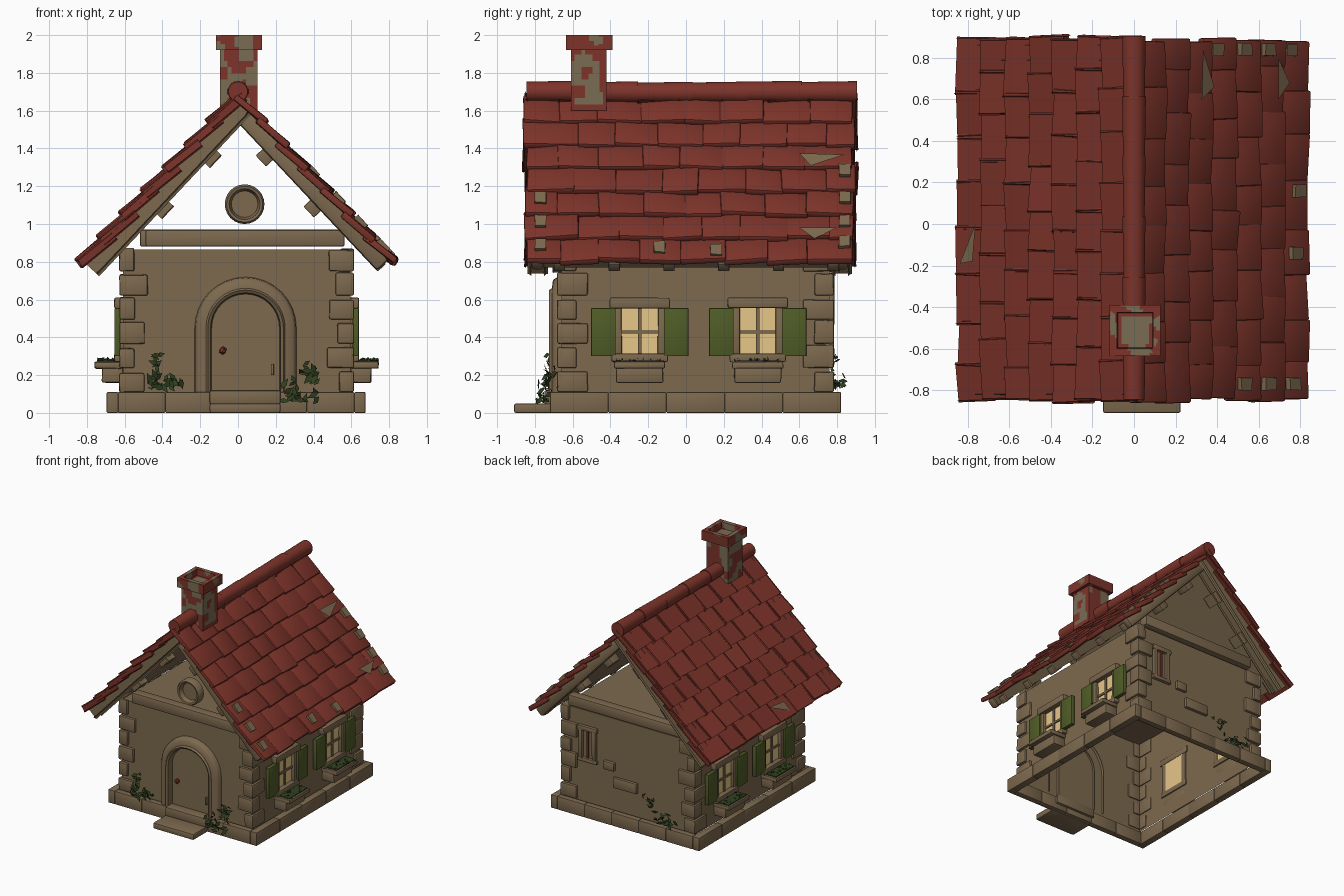
import bpy, bmesh, math, random
from mathutils import Vector, Matrix, noise

if "Cube" in bpy.data.objects:
    bpy.data.objects.remove(bpy.data.objects["Cube"])

random.seed(4)
R = random.uniform


def mat(name, rgb):
    m = bpy.data.materials.new(name)
    m.diffuse_color = (*rgb, 1)
    m.use_nodes = True
    m.node_tree.nodes["Principled BSDF"].inputs["Base Color"].default_value = m.diffuse_color
    return m


STONE = mat("warm stone", (0.205, 0.142, 0.077))
TILE = mat("red tile", (0.205, 0.034, 0.023))
GREY = mat("grey plaster", (0.19, 0.15, 0.088))
GREEN = mat("shutter green", (0.08, 0.108, 0.02))
LEAF = mat("leaf green", (0.03, 0.052, 0.014))
GLOW = mat("lit glass", (0.8, 0.57, 0.25))


def box(bm, lo, hi, bevel=0.0, M=None, wob=0.0):
    """Box between two corners, optionally bevelled, wobbled and transformed."""
    lo, hi = Vector(lo), Vector(hi)
    d = hi - lo
    vs = bmesh.ops.create_cube(bm, size=1)["verts"]
    for v in vs:
        v.co = Vector([(lo[i] + hi[i]) / 2 + v.co[i] * d[i] + R(-wob, wob) for i in range(3)])
        if M:
            v.co = M @ v.co
    if bevel:
        es = list({e for v in vs for e in v.link_edges})
        bmesh.ops.bevel(bm, geom=es, offset=bevel, segments=2, profile=0.5, affect='EDGES')


def finish(bm, name, *mats, smooth=True):
    bmesh.ops.recalc_face_normals(bm, faces=bm.faces)
    me = bpy.data.meshes.new(name)
    bm.to_mesh(me)
    bm.free()
    for m in mats:
        me.materials.append(m)
    ob = bpy.data.objects.new(name, me)
    bpy.context.collection.objects.link(ob)
    if smooth:
        bpy.ops.object.select_all(action='DESELECT')
        ob.select_set(True)
        bpy.context.view_layer.objects.active = ob
        bpy.ops.object.shade_smooth_by_angle(angle=math.radians(40))


def boxes(name, material, items, bevel=0.008, wob=0.0):
    bm = bmesh.new()
    for lo, hi in items:
        box(bm, lo, hi, bevel, None, wob)
    finish(bm, name, material)


def loft(name, path, profile, closed, cap=False):
    """Sweep (radius, y) profile points along a path in the xz plane."""
    bm = bmesh.new()
    rows = [[bm.verts.new((x, y, z)) for x, z in path(r)] for r, y in profile]
    for a, b in zip(rows, rows[1:]):
        n = len(a)
        for i in range(n if closed else n - 1):
            j = (i + 1) % n
            bm.faces.new((a[i], a[j], b[j], b[i]))
    if cap:
        bm.faces.new(rows[-1])
    finish(bm, name, STONE)


# --- walls: hollow shell, open below, flat top
X0, X1, Y0, Y1 = -0.61, 0.595, -0.66, 0.76
bm = bmesh.new()
box(bm, (X0, Y0, 0.09), (X1, Y1, 0.865))
low = [f for f in bm.faces if f.calc_center_median().z < 0.1]
bmesh.ops.delete(bm, geom=low, context='FACES')
finish(bm, "walls", STONE, smooth=False)

# --- plinth ring of stones
ring = []
for i in range(5):
    a, b = -0.72 + 1.54 * i / 5, -0.72 + 1.54 * (i + 1) / 5
    ring += [((-0.695, a, 0), (-0.635, b, 0.11)), ((0.615, a, 0), (0.675, b, 0.11))]
    a, b = -0.635 + 1.25 * i / 5, -0.635 + 1.25 * (i + 1) / 5
    ring += [((a, -0.72, 0), (b, -0.67, 0.11)), ((a, 0.77, 0), (b, 0.82, 0.11))]
boxes("plinth", STONE, ring, 0.005)
boxes("door_steps", STONE, [((-0.15, -0.91, 0), (0.225, -0.70, 0.05)),
                            ((-0.15, -0.75, 0.045), (0.225, -0.65, 0.12))], 0.01)

# --- corner quoins: a face plate on each side of the corner, alternating long and short
q = []
for sx in (-1, 1):
    for sy in (-1, 1):
        cx, cy = (X0 if sx < 0 else X1), (Y0 if sy < 0 else Y1)
        for i in range(6):
            z, top = 0.11 + i * 0.128, 0.11 + i * 0.128 + R(0.10, 0.125)
            lx, ly = (0.12, 0.08) if (i + (sx + sy) // 2) % 2 else (0.065, 0.14)
            lx += R(-0.01, 0.02)
            ox, oy = cx + sx * 0.018, cy + sy * 0.022
            for ix, iy in ((cx - sx * lx, cy - sy * 0.008), (cx - sx * 0.008, cy - sy * ly)):
                q.append(((min(ox, ix), min(oy, iy), z), (max(ox, ix), max(oy, iy), top)))
boxes("quoins", STONE, q, 0.009, 0.002)


# --- arched doorway and round gable window
def arch(r):
    c = [(0.04 - r * math.cos(t * math.pi / 16), 0.45 + r * math.sin(t * math.pi / 16)) for t in range(17)]
    return [(0.04 - r, 0.11)] + c + [(0.04 + r, 0.11)]


def circle(r):
    return [(0.035 + r * math.cos(t * math.pi / 12), 1.105 + r * math.sin(t * math.pi / 12)) for t in range(24)]


loft("door_arch", arch, [(0.272, -0.64), (0.265, -0.69), (0.25, -0.705), (0.21, -0.71), (0.2, -0.725),
                         (0.185, -0.715), (0.178, -0.64)], False)
loft("door", arch, [(0.18, -0.66), (0.179, -0.668)], False, cap=True)
loft("round_window", circle, [(0.105, -0.65), (0.105, -0.70), (0.095, -0.715), (0.082, -0.712),
                              (0.075, -0.69), (0.07, -0.675)], True, cap=True)
bm = bmesh.new()
bmesh.ops.create_icosphere(bm, subdivisions=1, radius=0.022, matrix=Matrix.Translation((-0.08, -0.69, 0.33)))
finish(bm, "door_knob", TILE)
boxes("door_hinge", STONE, [((0.175, -0.69, 0.2), (0.19, -0.665, 0.26))], 0.003)

# --- side windows, mirrored to both walls
stone, glass, bars, shut, soil = [], [], [], [], []
for s in (-1, 1):
    w = X0 if s < 0 else X1

    def add(lst, d0, d1, y0, y1, z0, z1):
        a, b = sorted((w + s * d0, w + s * d1))
        lst.append(((a, y0, z0), (b, y1, z1)))
    for c in (-0.245, 0.38):
        add(stone, -0.01, 0.045, c - 0.16, c + 0.16, 0.555, 0.61)
        add(stone, -0.01, 0.03, c - 0.14, c - 0.095, 0.28, 0.56)
        add(stone, -0.01, 0.03, c + 0.095, c + 0.14, 0.28, 0.56)
        add(stone, -0.01, 0.045, c - 0.15, c + 0.15, 0.27, 0.315)
        add(stone, 0, 0.15, c - 0.135, c + 0.135, 0.235, 0.27)
        add(stone, 0, 0.11, c - 0.125, c + 0.125, 0.16, 0.24)
        add(glass, -0.006, 0.004, c - 0.1, c + 0.1, 0.31, 0.56)
        add(bars, 0, 0.014, c - 0.009, c + 0.009, 0.31, 0.56)
        add(bars, 0, 0.014, c - 0.1, c + 0.1, 0.42, 0.437)
        add(soil, 0.03, 0.135, c - 0.12, c + 0.12, 0.265, 0.278)
        for k in (-1, 1):
            y = c + k * 0.193
            add(shut, 0.012, 0.045, y - 0.065, y + 0.065, 0.30, 0.555)
# small window and loose stones on the back wall
for lo, hi in [((0.28, 0.70), (0.46, 0.74)), ((0.28, 0.44), (0.46, 0.475)),
               ((0.29, 0.46), (0.325, 0.72)), ((0.415, 0.46), (0.45, 0.72)),
               ((0.12, 0.43), (0.22, 0.5)), ((-0.09, 0.3), (0.13, 0.385))]:
    stone.append(((lo[0], 0.75, lo[1]), (hi[0], 0.785, hi[1])))
boxes("window_stonework", STONE, stone, 0.008, 0.002)
boxes("window_glass", GLOW, glass, 0)
boxes("window_bars", STONE, bars, 0)
boxes("shutters", GREEN, shut, 0.005)
boxes("box_planting", LEAF, soil, 0)
boxes("back_window_bar", TILE, [((0.363, 0.755, 0.475), (0.377, 0.772, 0.70))], 0)

# --- gable beams
boxes("gable_beams", STONE, [((-0.49, -0.71, 0.88), (0.565, -0.63, 0.97)),
                             ((-0.52, 0.71, 0.88), (0.54, 0.79, 0.97))], 0.012)

# --- roof: local frame per slope (x = down the slope, y = along ridge, z = outward)
A = math.radians(46.8)


def slope(s):
    d, n = (s * math.cos(A), 0, -math.sin(A)), (s * math.sin(A), 0, math.cos(A))
    M = Matrix.Identity(4)
    for i in range(3):
        M[i][0], M[i][1], M[i][2] = d[i], (0, 1, 0)[i], n[i]
    M[2][3] = 1.535
    return M


wood, tiles, chips = bmesh.new(), bmesh.new(), bmesh.new()
for s in (-1, 1):
    M = slope(s)
    box(wood, (-0.05, -0.79, 0.01), (1.06, 0.84, 0.082), 0, M)
    for y in (-0.82, 0.79):                                   # barge boards and purlin ends
        box(wood, (-0.06, y, 0), (1.075, y + 0.07, 0.086), 0.02, M)
        for u in (0.23, 0.60):
            yy = y + 0.03 if y < 0 else y - 0.06
            box(wood, (u - 0.04, yy, -0.05), (u + 0.04, yy + 0.1, 0.06), 0.006, M)
    for i in range(6):                                        # rafter tails
        y = -0.7 + i * 0.29
        box(wood, (0.98, y, 0.0), (1.08, y + 0.06, 0.06), 0.006, M)
    for row in range(7):                                      # overlapping tiles
        u = 1.108 - row * 0.168
        cuts = [-0.845 + R(-0.012, 0.012)] + [-0.85 + 0.22 * k + (0.05 if row % 2 else -0.05) + R(-0.02, 0.02)
                                              for k in range(1, 8)] + [0.885 + R(-0.012, 0.012)]
        for a, b in zip(cuts, cuts[1:]):
            T = (M @ Matrix.Translation((u, (a + b) / 2, 0.1)) @ Matrix.Rotation(R(-0.08, 0.08), 4, 'X')
                 @ Matrix.Rotation(-0.13 + R(-0.03, 0.03), 4, 'Y') @ Matrix.Rotation(R(-0.03, 0.03), 4, 'Z'))
            h = (b - a) / 2 + 0.004
            box(tiles, (-0.215, -h, -0.014), (R(-0.008, 0.008), h, 0.023), 0.009, T, 0.003)


# worn patches showing bare wood: square chips and torn triangles
def torn(s, pts):
    chips.faces.new([chips.verts.new(slope(s) @ Vector((u, y, 0.128))) for u, y in pts])


for u, y in [(0.62, -0.77), (0.79, -0.77), (0.96, -0.77), (0.42, 0.84), (0.62, 0.84),
             (0.79, 0.84), (0.94, 0.84), (0.98, -0.14), (1.0, 0.16)]:
    box(chips, (u, y - 0.03, 0.1), (u + 0.075, y + 0.03, 0.13), 0, slope(1), 0.003)
torn(1, [(0.34, 0.60), (0.43, 0.66), (0.35, 0.84)])
torn(1, [(0.88, 0.60), (0.96, 0.68), (0.88, 0.80)])
torn(-1, [(0.98, 0.0), (1.0, -0.18), (1.09, -0.19)])
finish(wood, "roof_timbers", STONE)
finish(tiles, "roof_tiles", TILE)
finish(chips, "worn_patches", STONE, smooth=False)

# --- ridge tiles
bm = bmesh.new()
for i in range(6):
    r = R(0.05, 0.056)
    bmesh.ops.create_cone(bm, cap_ends=True, segments=14, radius1=r, radius2=r + 0.005, depth=0.30,
                          matrix=Matrix.Translation((0, -0.695 + i * 0.29, 1.70 + R(-0.004, 0.004)))
                          @ Matrix.Rotation(-math.pi / 2, 4, 'X'))
finish(bm, "ridge_tiles", TILE)

# --- chimney with hollow cap, patchy brick and plaster
bm = bmesh.new()
box(bm, (-0.095, -0.61, 1.60), (0.103, -0.42, 1.93))
box(bm, (-0.117, -0.635, 1.92), (0.128, -0.39, 2.0))
top = max(bm.faces, key=lambda f: f.calc_center_median().z)
bmesh.ops.inset_region(bm, faces=[top], thickness=0.05)
bmesh.ops.inset_region(bm, faces=[top], thickness=0.006)
bmesh.ops.translate(bm, verts=top.verts, vec=(0, 0, -0.05))
bmesh.ops.subdivide_edges(bm, edges=bm.edges[:], cuts=9, use_grid_fill=True)
for f in bm.faces:
    c = f.calc_center_median()
    pit = abs(c.x - 0.005) < 0.07 and abs(c.y + 0.51) < 0.07 and c.z > 1.94
    f.material_index = 1 if pit or noise.noise(c * 11 + Vector((3, 1, 5))) > 0.02 else 0
finish(bm, "chimney", TILE, GREY)


# --- plants: loose diamond leaves
def plant(name, lo, hi, n, size):
    bm = bmesh.new()
    for _ in range(n):
        p = Vector([R(lo[i], hi[i]) for i in range(3)])
        a = Vector((R(-1, 1), R(-0.5, 0.5), R(-0.3, 1))).normalized()
        b = a.cross(Vector((R(-0.4, 0.4), 1, R(-0.4, 0.4)))).normalized()
        k = size * R(0.7, 1.2)
        pts = [p - a * k, p + b * k * 0.45, p + a * k, p - b * k * 0.45]
        bm.faces.new([bm.verts.new(v) for v in pts])
    finish(bm, name, LEAF, smooth=False)


plant("left_bush_low", (-0.48, -0.76, 0.13), (-0.3, -0.69, 0.2), 28, 0.032)
plant("left_bush_tall", (-0.45, -0.74, 0.2), (-0.41, -0.69, 0.31), 10, 0.03)
plant("right_bush_low", (0.24, -0.79, 0.06), (0.44, -0.69, 0.18), 28, 0.032)
plant("right_bush_tall", (0.33, -0.75, 0.18), (0.42, -0.69, 0.28), 12, 0.03)
plant("back_ivy_low", (-0.46, 0.77, 0.13), (-0.25, 0.84, 0.2), 20, 0.03)
plant("back_ivy_tall", (-0.28, 0.77, 0.18), (-0.1, 0.81, 0.32), 12, 0.025)
for s in (-1, 1):
    for c in (-0.245, 0.38):
        x = s * 0.69
        plant("box_sprigs", (x - 0.05, c - 0.13, 0.27), (x + 0.05, c + 0.13, 0.285), 22, 0.016)
